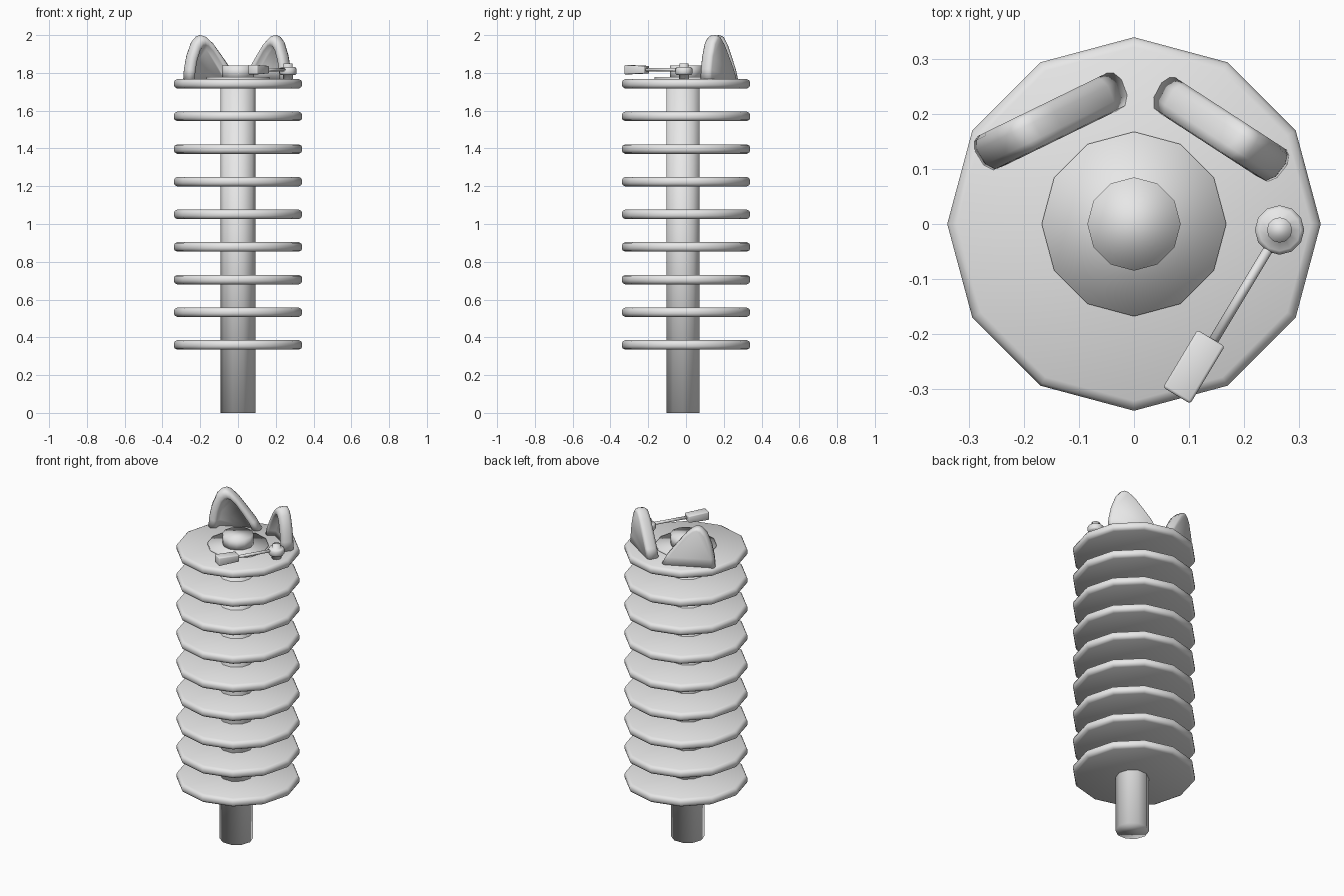
import bpy, bmesh, math
from mathutils import Vector, Matrix

cube = bpy.data.objects.get("Cube")
if cube:
    bpy.data.objects.remove(cube)

grey = bpy.data.materials.new("light_grey")
grey.use_nodes = True
colour = (0.8, 0.8, 0.8, 1)
grey.diffuse_color = colour
grey.node_tree.nodes["Principled BSDF"].inputs["Base Color"].default_value = colour


def finish(name, bm, matrix=Matrix(), smooth=True):
    bmesh.ops.recalc_face_normals(bm, faces=bm.faces)
    for f in bm.faces:
        f.smooth = smooth
    mesh = bpy.data.meshes.new(name)
    bm.to_mesh(mesh)
    bm.free()
    mesh.materials.append(grey)
    ob = bpy.data.objects.new(name, mesh)
    ob.matrix_world = matrix
    bpy.context.collection.objects.link(ob)
    return ob


def bridge(bm, rings, closed):
    for a, b in zip(rings, rings[1:]):
        n = len(a)
        for i in range(n if closed else n - 1):
            j = (i + 1) % n
            bm.faces.new((a[i], a[j], b[j], b[i]))


def lathe(name, profile, sides, matrix):
    """Turn (radius, height) pairs around z and cap both ends."""
    bm = bmesh.new()
    rings = []
    for r, z in profile:
        angles = [math.tau * i / sides for i in range(sides)]
        rings.append([bm.verts.new((r * math.cos(a), r * math.sin(a), z)) for a in angles])
    bridge(bm, rings, True)
    bm.faces.new(rings[0])
    bm.faces.new(rings[-1])
    return finish(name, bm, matrix)


def at(x, y, z):
    return Matrix.Translation((x, y, z))


# Central pole
lathe("pole", [(0.092, 0), (0.092, 1.74)], 10, at(0, -0.016, 0))

# Stack of plates with rounded rims
rim = [(0.322, 0), (0.335, 0.007), (0.34, 0.018), (0.34, 0.032), (0.335, 0.043), (0.322, 0.05)]
for i in range(9):
    lathe(f"plate_{i + 1}", rim, 12, at(0, 0, 0.335 + 0.1728 * i))

# Raised centre on the top plate
lathe("centre_label", [(0.168, 0), (0.168, 0.015)], 12, at(0, 0, 1.762))
lathe("spindle", [(0.085, 0), (0.085, 0.07)], 12, at(0, 0, 1.77))

# Ears: arches running from the closed back, round the rim, into the hollow front
outline = [(-1, 0), (-0.97, 0.25), (-0.87, 0.55), (-0.68, 0.85), (-0.5, 0.97), (-0.36, 1),
           (-0.2, 0.97), (0.08, 0.82), (0.45, 0.53), (0.8, 0.24), (1, 0)]
# Depth, width scale and height scale of each arch
sections = [(0.034, 0.88, 0.93), (0.028, 0.95, 0.98), (0.012, 1, 1), (-0.018, 0.98, 0.99),
            (-0.034, 0.9, 0.94), (-0.036, 0.76, 0.84), (-0.03, 0.68, 0.78), (0.005, 0.58, 0.7)]


def ear(name, x, y, angle, half_width, flip):
    bm = bmesh.new()
    rings = []
    for depth, ws, hs in sections:
        rings.append([bm.verts.new((flip * s * ws * half_width, depth, h * hs * 0.238))
                      for s, h in outline])
    bridge(bm, rings, False)
    bm.faces.new(rings[0])
    bm.faces.new(rings[-1])
    # Underside
    for end in (0, -1):
        bm.faces.new([ring[end] for ring in rings])
    finish(name, bm, at(x, y, 1.762) @ Matrix.Rotation(math.radians(angle), 4, "Z"))


ear("right_ear", -0.15, 0.188, 26, 0.15, 1)
ear("left_ear", 0.157, 0.173, -33, 0.138, -1)

# Arm pivot
pivot = [(0.027, 0), (0.027, 0.028), (0.04, 0.028), (0.045, 0.036), (0.045, 0.06),
         (0.038, 0.068), (0.023, 0.068), (0.023, 0.088)]
lathe("arm_pivot", pivot, 12, at(0.265, -0.011, 1.762))

# Arm rod
start, end = Vector((0.26, -0.02, 1.817)), Vector((0.14, -0.22, 1.817))
along = end - start
turn = along.to_track_quat("Z", "Y").to_matrix().to_4x4()
lathe("arm_rod", [(0.009, 0), (0.009, along.length)], 8, Matrix.Translation(start) @ turn)

# Arm head, slightly tapered block with softened edges
bm = bmesh.new()
bmesh.ops.create_cube(bm, size=1)
for v in bm.verts:
    taper = 0.8 if v.co.x < 0 else 1
    v.co = (v.co.x * 0.122, v.co.y * 0.058, v.co.z * 0.05 * taper)
bmesh.ops.bevel(bm, geom=bm.edges[:], offset=0.005, segments=2, profile=0.5, affect="EDGES")
heading = math.atan2(along.y, along.x)
finish("arm_head", bm, at(0.109, -0.26, 1.817) @ Matrix.Rotation(heading, 4, "Z"))
